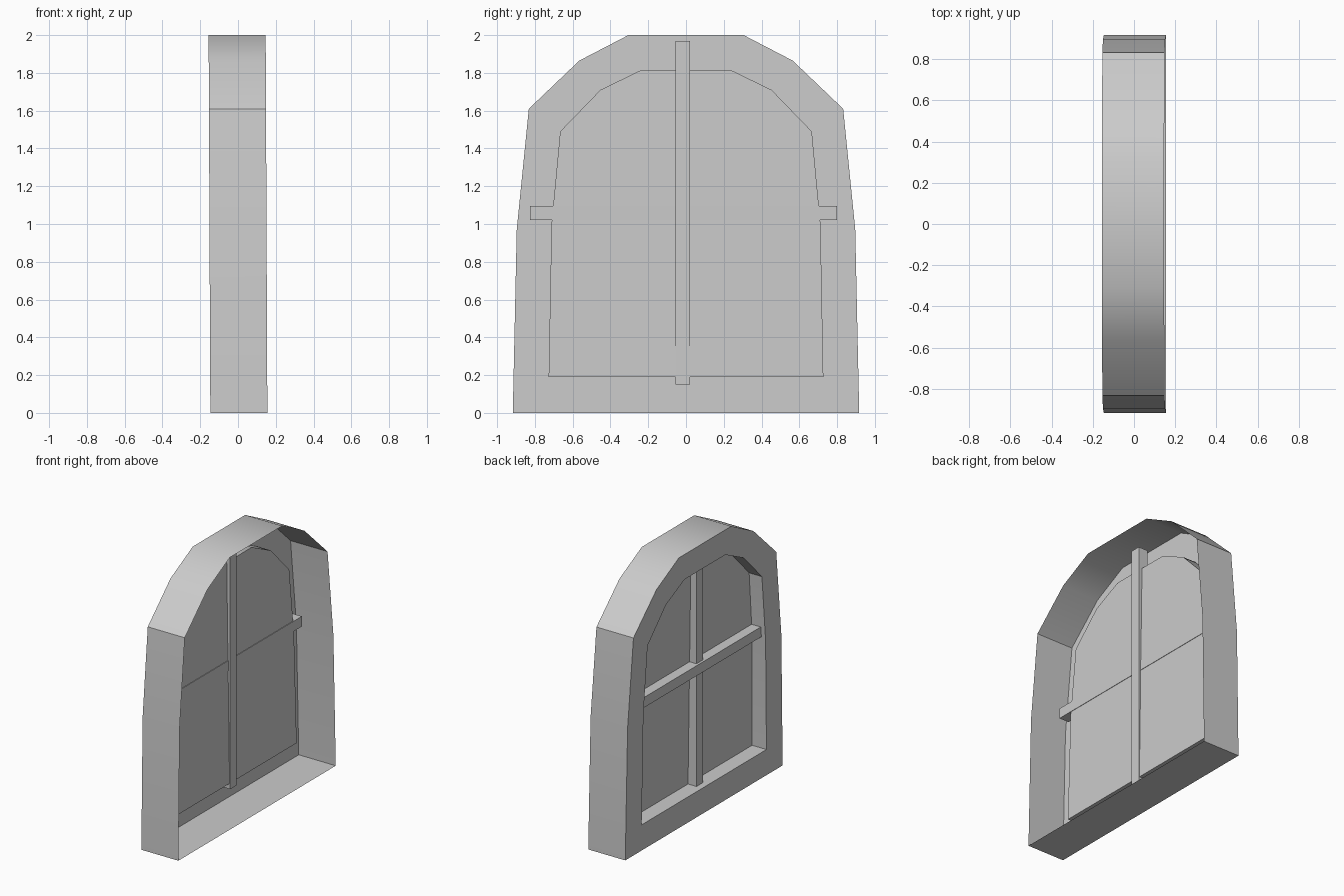
import bpy, bmesh, math

if "Cube" in bpy.data.objects:
    bpy.data.objects.remove(bpy.data.objects["Cube"])

# Half profiles (y, z), from the sill up to the crown
OUTER = [(0.917, 0.0), (0.896, 0.97), (0.832, 1.61), (0.565, 1.865), (0.305, 2.0)]
INNER = [(0.727, 0.19), (0.712, 1.0), (0.666, 1.49), (0.453, 1.71), (0.237, 1.815)]


def lean(x):
    """Plane at depth x, leaning back very slightly with height."""
    return lambda z: x - 0.0045 * (z - 1)


def pane_depth(z):
    return -0.028 - 0.014 * z


def mirrored(half):
    return half + [(-y, z) for y, z in reversed(half)]


def finish(name, bm):
    bmesh.ops.recalc_face_normals(bm, faces=bm.faces)
    mesh = bpy.data.meshes.new(name)
    bm.to_mesh(mesh)
    bm.free()
    obj = bpy.data.objects.new(name, mesh)
    bpy.context.collection.objects.link(obj)
    return obj


def loop(bm, half, depth):
    return [bm.verts.new((depth(z), y, z)) for y, z in mirrored(half)]


def bar(name, xs, ys, zs):
    bm = bmesh.new()
    bmesh.ops.create_cube(bm, size=1)
    for v in bm.verts:
        for i, (lo, hi) in enumerate((xs, ys, zs)):
            v.co[i] = lo if v.co[i] < 0 else hi
    return finish(name, bm)


# Frame shell: outer wall, face ring and inner rim, open on the +x side
bm = bmesh.new()
loops = [loop(bm, OUTER, lean(0.151)), loop(bm, OUTER, lean(-0.151)),
         loop(bm, INNER, lean(-0.151)), loop(bm, INNER, pane_depth)]
for a, b in zip(loops, loops[1:]):
    n = len(a)
    for i in range(n):
        j = (i + 1) % n
        bm.faces.new((a[i], a[j], b[j], b[i]))
frame = finish("window_frame", bm)
bpy.context.view_layer.objects.active = frame
frame.select_set(True)
bpy.ops.object.shade_smooth_by_angle(angle=math.radians(30))

# Pane closing the recess
bm = bmesh.new()
bm.faces.new(loop(bm, INNER, pane_depth))
finish("window_pane", bm)

# Crossing glazing bars
bar("vertical_bar", (-0.1, -0.025), (-0.055, 0.02), (0.15, 1.97))
bar("horizontal_bar", (-0.118, -0.039), (-0.825, 0.80), (1.02, 1.095))
